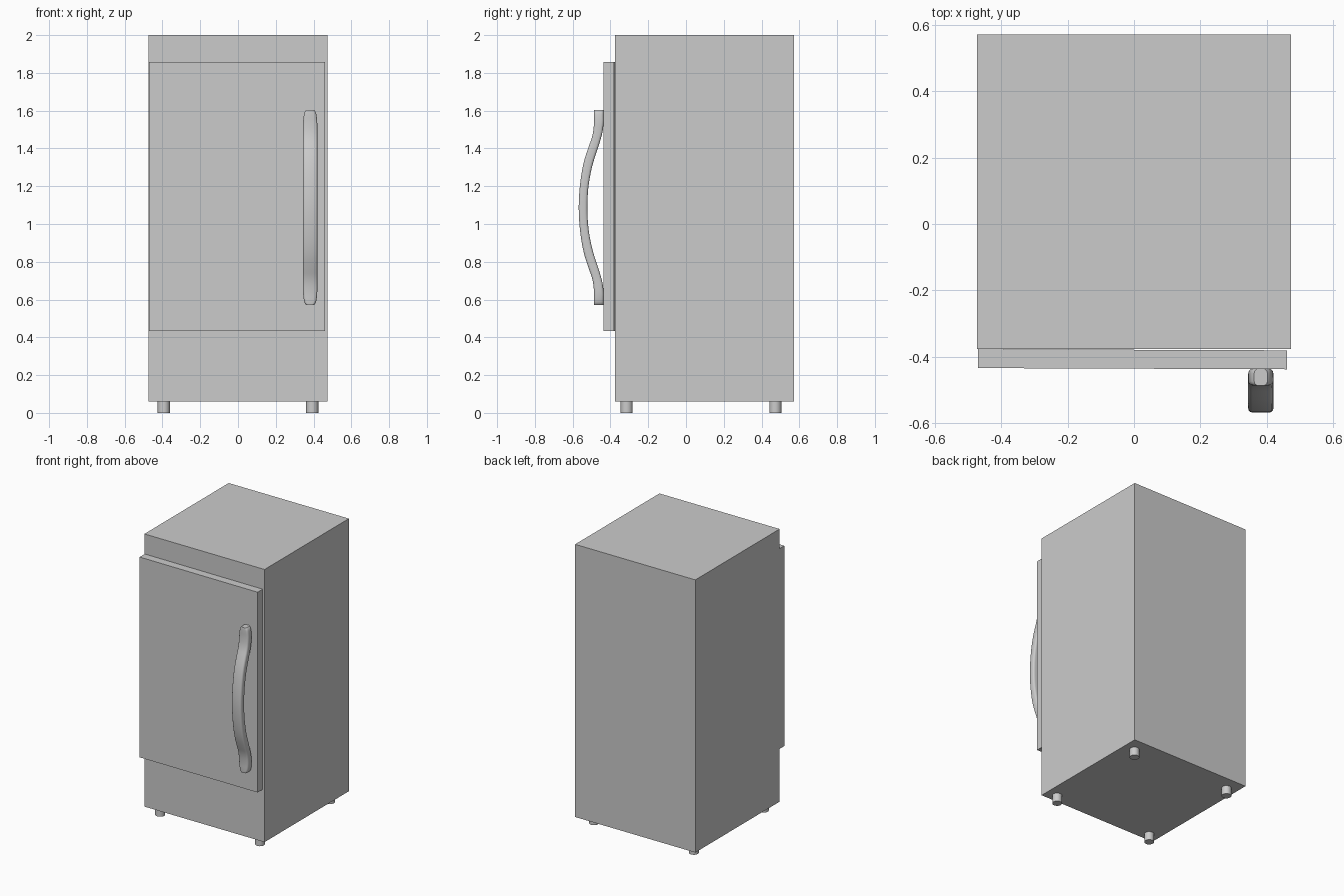
import bpy, bmesh, math
from mathutils import Vector

if "Cube" in bpy.data.objects:
    bpy.data.objects.remove(bpy.data.objects["Cube"])


def box(name, lo, hi, origin=(0, 0, 0)):
    bm = bmesh.new()
    bmesh.ops.create_cube(bm, size=1)
    o = Vector(origin)
    for v in bm.verts:
        v.co = Vector([(lo[i] + hi[i]) / 2 + v.co[i] * (hi[i] - lo[i]) for i in range(3)]) - o
    ob = finish(name, bm)
    ob.location = o
    return ob


def finish(name, bm, smooth=False):
    bmesh.ops.recalc_face_normals(bm, faces=bm.faces)
    me = bpy.data.meshes.new(name)
    bm.to_mesh(me)
    bm.free()
    ob = bpy.data.objects.new(name, me)
    bpy.context.collection.objects.link(ob)
    if smooth:
        bpy.ops.object.select_all(action='DESELECT')
        ob.select_set(True)
        bpy.context.view_layer.objects.active = ob
        bpy.ops.object.shade_smooth_by_angle(angle=math.radians(40))
    return ob


# Cabinet
box("cabinet", (-0.473, -0.377, 0.06), (0.473, 0.571, 2.0))

# Door, hung on the left and very slightly ajar
door = box("door", (-0.47, -0.434, 0.433), (0.461, -0.377, 1.858), (-0.47, -0.377, 0))
door.rotation_euler.z = math.radians(-0.22)

# Feet
for sx, side in ((-1, "left"), (1, "right")):
    for y, end in ((-0.314, "front"), (0.473, "back")):
        bm = bmesh.new()
        bmesh.ops.create_cone(bm, cap_ends=True, segments=24, radius1=0.032,
                              radius2=0.032, depth=0.07)
        bmesh.ops.translate(bm, verts=bm.verts, vec=(sx * 0.393, y, 0.035))
        finish(f"foot_{end}_{side}", bm, True)

# Handle: half profile from the middle upward (outer y, outer z, inner y, inner z, half width)
MID_Z, MID_X = 1.0875, 0.382
half = [(-0.568, 0, -0.522, 0, 0.038),
        (-0.564, 0.09, -0.519, 0.085, 0.038),
        (-0.553, 0.18, -0.508, 0.165, 0.038),
        (-0.537, 0.255, -0.492, 0.235, 0.038),
        (-0.516, 0.32, -0.471, 0.30, 0.038),
        (-0.500, 0.365, -0.455, 0.35, 0.038),
        (-0.491, 0.405, -0.442, 0.40, 0.038),
        (-0.487, 0.45, -0.436, 0.45, 0.0375),
        (-0.487, 0.485, -0.436, 0.485, 0.034),
        (-0.487, 0.505, -0.436, 0.505, 0.029),
        (-0.487, 0.517, -0.436, 0.517, 0.020)]
profile = [(a, -b, c, -d, w) for a, b, c, d, w in reversed(half[1:])] + half


def catmull(p, t):
    a, b, c, d = p
    return tuple(0.5 * (2 * q + (r - o) * t + (2 * o - 5 * q + 4 * r - s) * t * t
                        + (3 * q - o - 3 * r + s) * t ** 3)
                 for o, q, r, s in zip(a, b, c, d))


last = len(profile) - 1
stations = [catmull([profile[min(max(i + k, 0), last)] for k in (-1, 0, 1, 2)], j / 3)
            for i in range(last) for j in range(3)] + [profile[-1]]

bm = bmesh.new()
rings = []
for oy, oz, iy, iz, w in stations:
    outer = Vector((MID_X, oy, MID_Z + oz))
    inner = Vector((MID_X, iy, MID_Z + iz))
    mid, depth = (outer + inner) / 2, (outer - inner) / 2
    r = 0.013
    ring = []
    # rounded rectangle cross-section
    for q, (sx, sd) in enumerate(((1, 1), (-1, 1), (-1, -1), (1, -1))):
        for k in range(4):
            a = math.radians(90 * q + 30 * k)
            x = sx * (w - r) + r * math.cos(a)
            d = sd * (depth.length - r) + r * math.sin(a)
            ring.append(bm.verts.new(mid + Vector((x, 0, 0)) + depth.normalized() * d))
    rings.append(ring)
for a, b in zip(rings, rings[1:]):
    n = len(a)
    for k in range(n):
        bm.faces.new((a[k], a[(k + 1) % n], b[(k + 1) % n], b[k]))
bm.faces.new(rings[0])
bm.faces.new(rings[-1])
finish("handle", bm, True)
